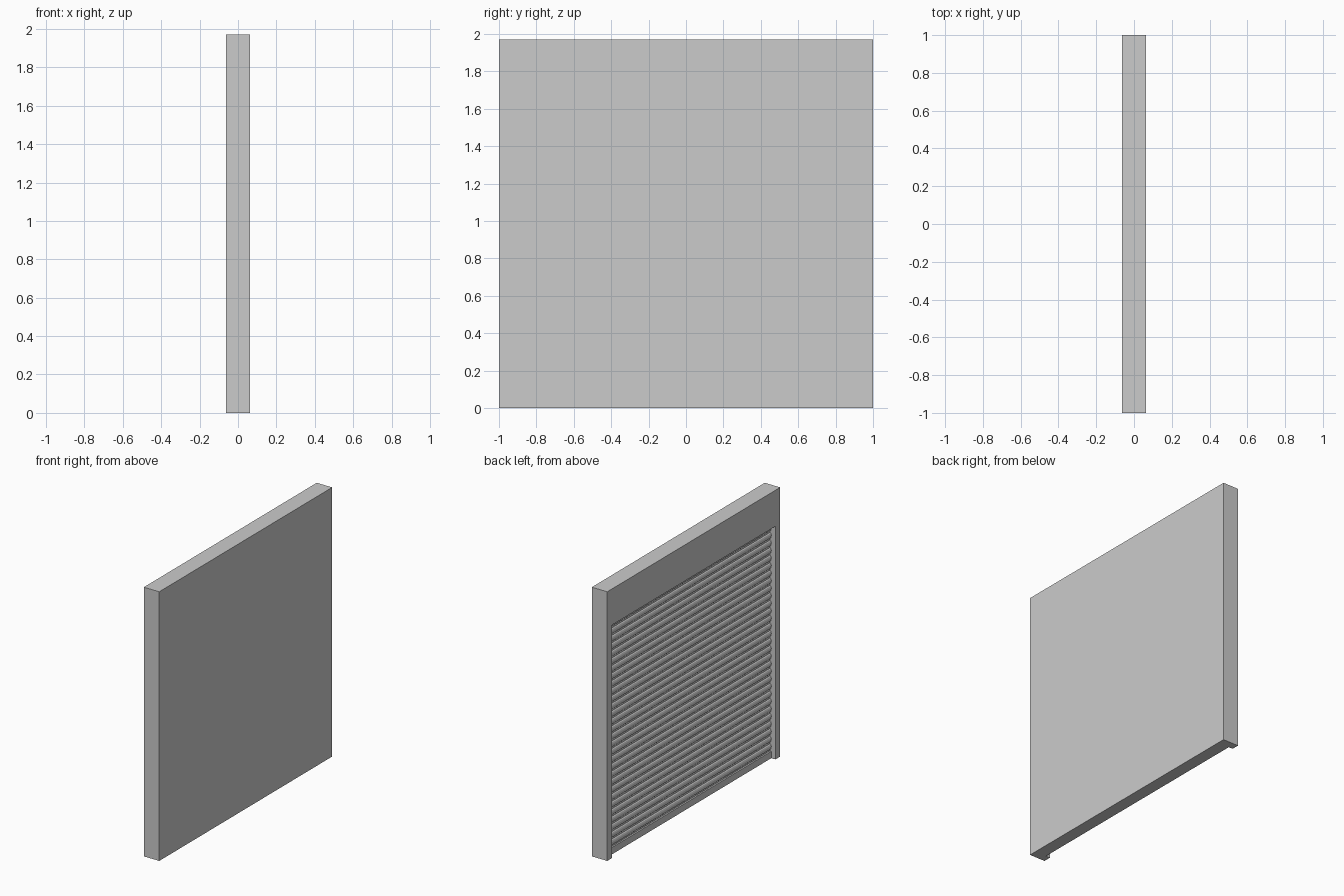
import bpy, bmesh, math
from mathutils import Vector

if "Cube" in bpy.data.objects:
    bpy.data.objects.remove(bpy.data.objects["Cube"])

grey = bpy.data.materials.new("plain grey")
grey.use_nodes = True
colour = (0.6, 0.6, 0.6, 1)
grey.diffuse_color = colour
grey.node_tree.nodes["Principled BSDF"].inputs["Base Color"].default_value = colour

HALF_T, HEIGHT = 0.0625, 1.97
OPEN_Y, OPEN_Z = 0.945, 1.706
BACK, FACE = -0.017, -0.029      # recess floor and outermost slat surface
SLATS, BAR = 30, 0.05


def extrude_y(name, profile, half):
    """Extrude an (x, z) outline along y into a closed solid."""
    bm = bmesh.new()
    face = bm.faces.new([bm.verts.new((x, -half, z)) for x, z in profile])
    out = bmesh.ops.extrude_face_region(bm, geom=[face])
    moved = [v for v in out["geom"] if isinstance(v, bmesh.types.BMVert)]
    bmesh.ops.translate(bm, verts=moved, vec=Vector((0, 2 * half, 0)))
    bmesh.ops.recalc_face_normals(bm, faces=bm.faces)
    mesh = bpy.data.meshes.new(name)
    bm.to_mesh(mesh)
    bm.free()
    mesh.materials.append(grey)
    obj = bpy.data.objects.new(name, mesh)
    bpy.context.collection.objects.link(obj)
    return obj


def rect(x0, x1, z0, z1):
    return [(x0, z0), (x1, z0), (x1, z1), (x0, z1)]


# Wall with a doorway recess on one side
wall = extrude_y("wall", rect(-HALF_T, HALF_T, 0, HEIGHT), 1)
cutter = extrude_y("recess_cutter", rect(-0.2, BACK, -0.1, OPEN_Z), OPEN_Y)
cutter.hide_render = True
cutter.hide_viewport = True
cut = wall.modifiers.new("recess", "BOOLEAN")
cut.operation = "DIFFERENCE"
cut.object = cutter
cut.solver = "EXACT"

# Roller shutter: flat bottom bar, then curved slats with narrow grooves
pitch = (OPEN_Z - BAR) / SLATS
outline = [(BACK, 0), (FACE, 0), (FACE, BAR)]
for i in range(SLATS):
    z = BAR + i * pitch
    for t, bulge in ((0.02, 0), (0.2, 0), (0.3, 0.6), (0.5, 0.95), (0.7, 1), (0.9, 0.6), (0.98, 0)):
        outline.append((BACK - 0.002 + (FACE - BACK + 0.002) * bulge, z + t * pitch))
outline.append((BACK, OPEN_Z))
extrude_y("roller_shutter", outline, OPEN_Y)
